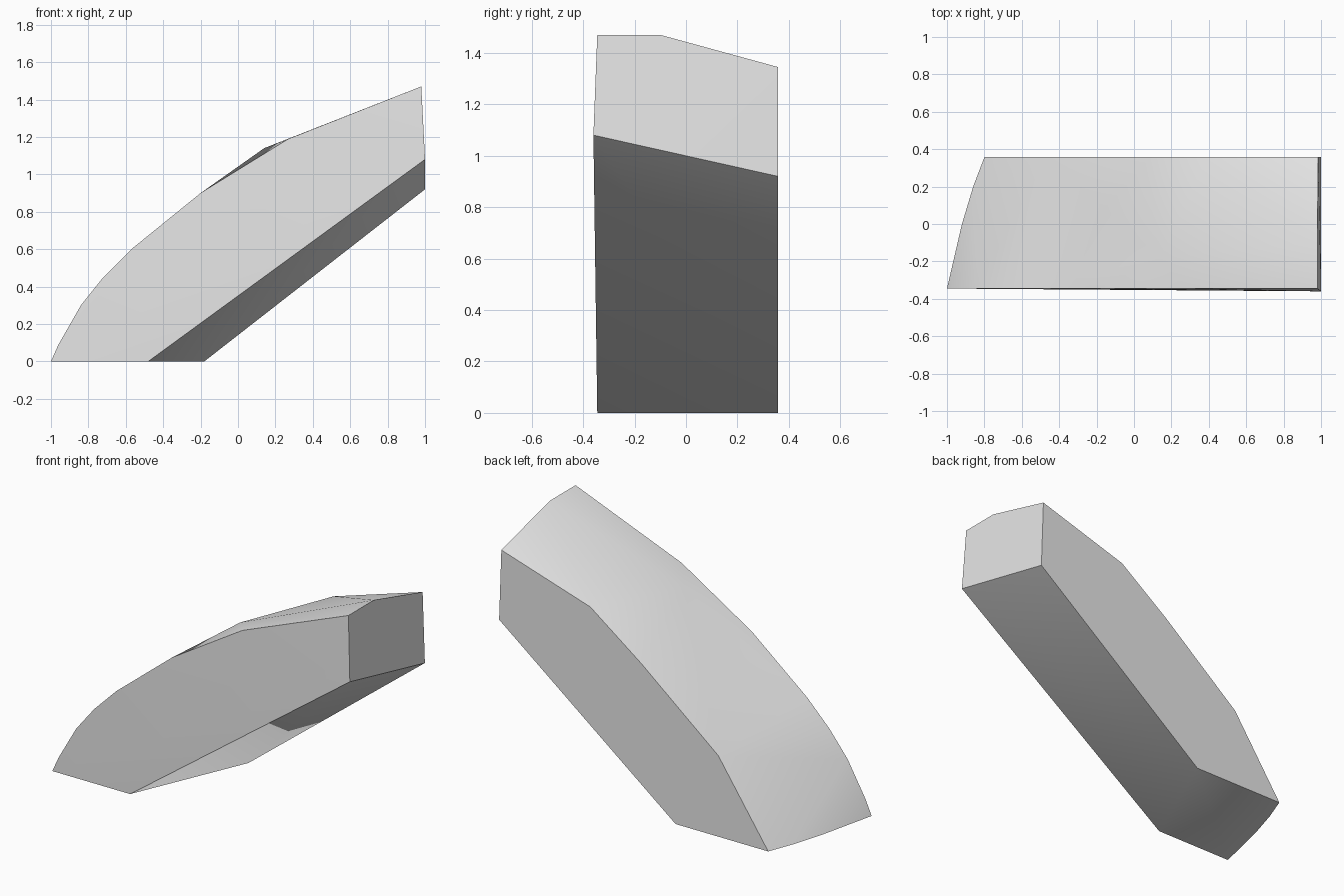
import bpy
import bmesh

old = bpy.data.objects.get("Cube")
if old:
    bpy.data.objects.remove(old, do_unlink=True)

# One plain stone colour
stone = bpy.data.materials.new("stone_grey")
stone.use_nodes = True
colour = (0.8, 0.8, 0.8, 1.0)
stone.diffuse_color = colour
stone.node_tree.nodes["Principled BSDF"].inputs["Base Color"].default_value = colour

# Side outlines as (x, z), from the foot up over the top and back along the underside
front_outline = [(-1, 0), (-0.96, 0.09), (-0.84, 0.30), (-0.72, 0.45), (-0.57, 0.60),
                 (-0.20, 0.90), (0.27, 1.19), (0.98, 1.47), (1, 1.08), (-0.48, 0)]
back_outline = [(-0.80, 0), (-0.466, 0.49), (0.05, 0.91), (0.39, 1.16),
                (0.985, 1.345), (1, 0.92), (-0.18, 0)]

# Crown of the upper face, ridge at the high end, bowed foot edge
crown = [(0.14, -0.18, 1.14), (0.98, -0.10, 1.47), (-0.92, 0, 0), (-0.86, 0.20, 0)]


def front_depth(x, z):
    """The front side leans out slightly towards the high end."""
    return -0.36 if (x, z) == (1, 1.08) else -0.345


points = [(x, front_depth(x, z), z) for x, z in front_outline]
points += [(x, 0.357, z) for x, z in back_outline]
points += crown

# Wrap the outlines into one solid block
bm = bmesh.new()
verts = [bm.verts.new(p) for p in points]
hull = bmesh.ops.convex_hull(bm, input=verts)
loose = [v for v in bm.verts if not v.link_faces]
bmesh.ops.delete(bm, geom=loose, context='VERTS')
bmesh.ops.dissolve_limit(bm, angle_limit=0.01, verts=bm.verts[:], edges=bm.edges[:])
bmesh.ops.recalc_face_normals(bm, faces=bm.faces[:])

mesh = bpy.data.meshes.new("curved_stone_block")
bm.to_mesh(mesh)
bm.free()
mesh.materials.append(stone)
block = bpy.data.objects.new("curved_stone_block", mesh)
bpy.context.collection.objects.link(block)

# Soft upper face, crisp rims
bpy.ops.object.select_all(action='DESELECT')
block.select_set(True)
bpy.context.view_layer.objects.active = block
bpy.ops.object.shade_smooth_by_angle(angle=0.7)
